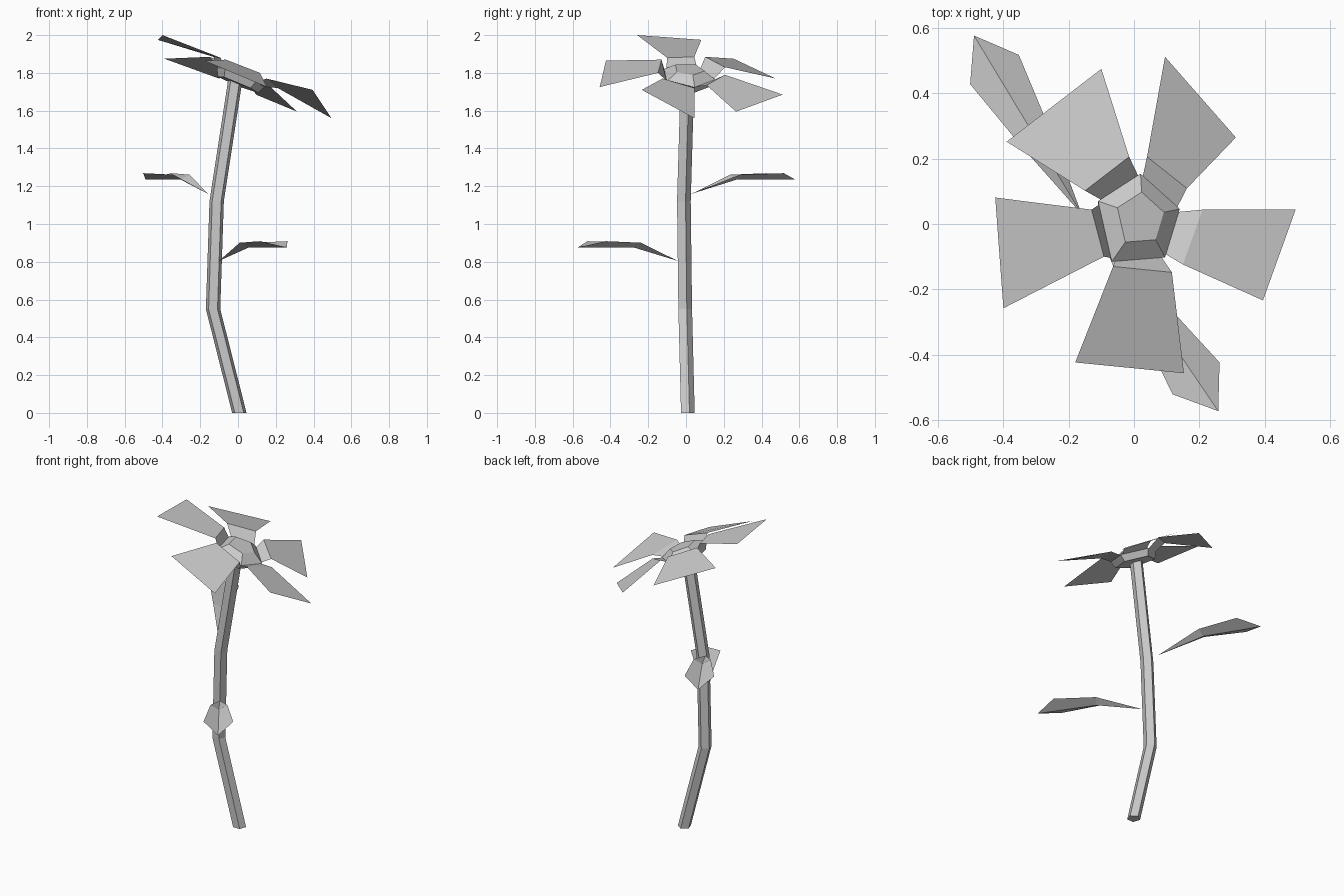
import bpy, bmesh, math
from mathutils import Vector

if "Cube" in bpy.data.objects:
    bpy.data.objects.remove(bpy.data.objects["Cube"])


def make(name, verts, faces, fix=False):
    mesh = bpy.data.meshes.new(name)
    mesh.from_pydata([tuple(v) for v in verts], [], faces)
    if fix:
        bm = bmesh.new()
        bm.from_mesh(mesh)
        bmesh.ops.recalc_face_normals(bm, faces=bm.faces)
        bm.to_mesh(mesh)
        bm.free()
    obj = bpy.data.objects.new(name, mesh)
    bpy.context.collection.objects.link(obj)
    return obj


def loft(name, rings):
    """Skin between equal-sized rings and cap both ends."""
    n = len(rings[0])
    faces = [(r * n + i, r * n + (i + 1) % n, (r + 1) * n + (i + 1) % n, (r + 1) * n + i)
             for r in range(len(rings) - 1) for i in range(n)]
    faces += [tuple(range(n)), tuple(range((len(rings) - 1) * n, len(rings) * n))]
    return make(name, [v for ring in rings for v in ring], faces, True)


# Stem: bent five-sided tube with one corner to the back
path = [(0.007, 0.006, 0), (-0.132, -0.008, 0.55), (-0.113, -0.015, 1.12), (-0.014, 0.004, 1.765)]
angles = [math.radians(90 + 72 * i) for i in range(5)]
loft("stem", [[Vector(p) + Vector((0.04 * math.cos(a), 0.04 * math.sin(a), 0)) for a in angles]
              for p in path])


# Flower head: tilted pentagonal cup with a low domed top
def tilt(x, y, c):
    return Vector((x, y, c - 0.41 * x - 0.08 * y))


rim_xy = [(0.02, 0.154), (0.14, 0.046), (0.095, -0.102), (-0.068, -0.115), (-0.11, 0.07)]
rim = [tilt(x, y, 1.785) for x, y in rim_xy]
bottom = [tilt(0.86 * x - 0.015, 0.86 * y, 1.74) for x, y in rim_xy]
crown = [tilt(0.57 * x + 0.012, 0.57 * y + 0.01, 1.828) for x, y in rim_xy]
loft("flower_head", [bottom, rim, crown])

# Petals: short rising strip off each rim edge, then a wide blade
# (each row: bend, tip, tip, bend)
petals = [
    [(0.04, 0.206, 1.79), (0.095, 0.512, 1.685), (0.312, 0.265, 1.595), (0.162, 0.109, 1.735)],
    [(0.21, 0.044, 1.72), (0.495, 0.044, 1.56), (0.395, -0.234, 1.71), (0.15, -0.124, 1.77)],
    [(0.116, -0.148, 1.80), (0.153, -0.457, 1.725), (-0.18, -0.424, 1.865), (-0.064, -0.13, 1.87)],
    [(-0.092, -0.10, 1.88), (-0.40, -0.258, 2.0), (-0.425, 0.081, 1.975), (-0.13, 0.044, 1.885)],
    [(-0.15, 0.102, 1.885), (-0.39, 0.252, 1.875), (-0.10, 0.475, 1.77), (-0.015, 0.206, 1.83)],
]
for i, blade in enumerate(petals):
    a, b = rim[i], rim[(i + 1) % 5]
    make(f"petal_{i + 1}", [a.lerp(b, 0.06), a.lerp(b, 0.94)] + blade,
         [(0, 1, 5, 2), (2, 5, 4, 3)])


# Leaves: V-folded blades growing from a point on the stem
def leaf(name, base, tip):
    base, tip = Vector(base), Vector(tip)
    along = tip - base
    along.z = 0
    side = Vector((-along.y, along.x, 0)).normalized()

    def at(t, s, lift):
        p = base + along * t + side * s
        p.z = tip.z + lift
        return p

    verts = [base, at(0.44, 0, 0), tip]
    for s in (1, -1):
        verts += [at(0.42, 0.05 * s, 0.025), at(0.81, 0.087 * s, 0.033)]
    make(name, verts, [(0, 1, 3), (1, 2, 4, 3), (0, 5, 1), (1, 5, 6, 2)])


leaf("lower_leaf", (-0.10, -0.045, 0.805), (0.258, -0.573, 0.876))
leaf("upper_leaf", (-0.16, 0.03, 1.16), (-0.49, 0.577, 1.236))
